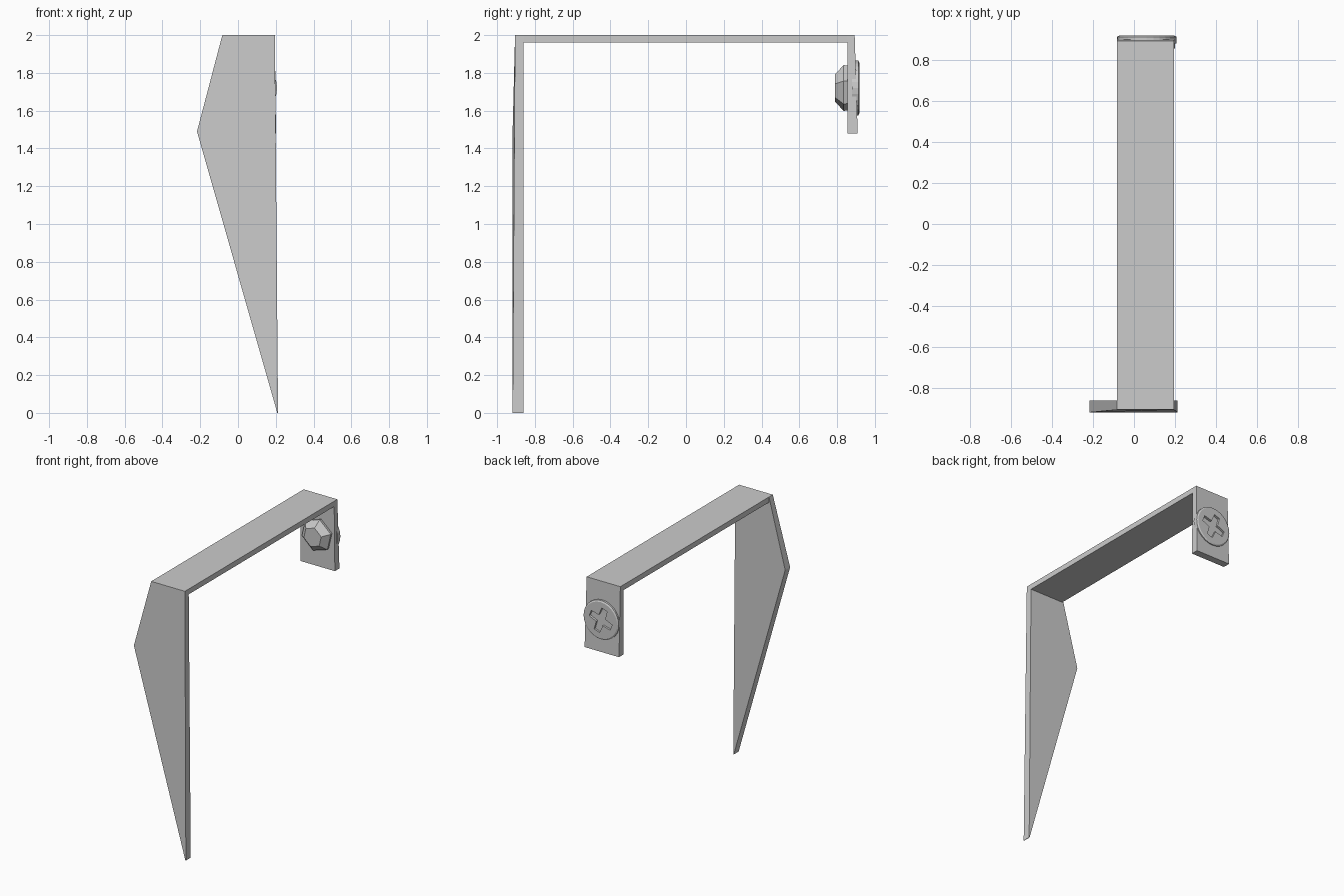
import bpy, bmesh
from math import sin, cos, pi

if "Cube" in bpy.data.objects:
    bpy.data.objects.remove(bpy.data.objects["Cube"])


def mesh_object(name, rings):
    """Closed solid lofted through rings with equal point counts."""
    bm = bmesh.new()
    loops = [[bm.verts.new(p) for p in ring] for ring in rings]
    n = len(loops[0])
    for a, b in zip(loops, loops[1:]):
        for i in range(n):
            bm.faces.new((a[i], a[(i + 1) % n], b[(i + 1) % n], b[i]))
    bm.faces.new(loops[0])
    bm.faces.new(loops[-1])
    bmesh.ops.recalc_face_normals(bm, faces=bm.faces)
    me = bpy.data.meshes.new(name)
    bm.to_mesh(me)
    bm.free()
    ob = bpy.data.objects.new(name, me)
    bpy.context.collection.objects.link(ob)
    return ob


def circle(r, y, sides, turn=0.0, cx=0.062, cz=1.72):
    return [(cx + r * cos(turn + 2 * pi * i / sides), y,
             cz + r * sin(turn + 2 * pi * i / sides)) for i in range(sides)]


# Top bar
mesh_object("top_bar", [[(x, -0.86, 1.96), (x, 0.855, 1.96), (x, 0.893, 2.0), (x, -0.905, 2.0)]
                        for x in (-0.083, 0.195)])

# Long pointed blade; its outer face leans out slightly below the bar
blade = [(-0.083, 2.0), (0.195, 2.0), (0.212, 0.0), (0.208, 0.0), (-0.217, 1.49)]
mesh_object("blade", [
    [(x, -0.86, z) for x, z in blade],
    [(x, -0.905 if z == 2.0 else -0.918, z) for x, z in blade]])

# Short mounting tab
tab = [(-0.083, 2.0), (0.195, 2.0), (0.201, 1.48), (-0.083, 1.48)]
mesh_object("mounting_tab", [
    [(x, 0.855, z) for x, z in tab],
    [(x, 0.893 if z == 2.0 else 0.909, z) for x, z in tab]])

# Faceted nut on the inside
mesh_object("nut", [circle(0.12, 0.86, 6, 0.3), circle(0.125, 0.835, 6, 0.3),
                    circle(0.075, 0.79, 6, 0.3)])

# Screw head on the outside with a cross recess
head = mesh_object("screw_head", [circle(0.145, 0.88, 28), circle(0.145, 0.912, 28),
                                  circle(0.135, 0.918, 28)])
cross = []
for i in range(4):
    for r, a in ((0.095, -0.25), (0.095, 0.25), (0.04, pi / 4)):
        t = 0.35 + i * pi / 2 + a
        cross.append((0.062 + r * cos(t), 1.72 + r * sin(t)))
cutter = mesh_object("recess_cutter", [[(x, y, z) for x, z in cross] for y in (0.9, 0.95)])
cutter.hide_render = True
cutter.hide_set(True)
mod = head.modifiers.new("cross_recess", 'BOOLEAN')
mod.operation = 'DIFFERENCE'
mod.solver = 'EXACT'
mod.object = cutter
